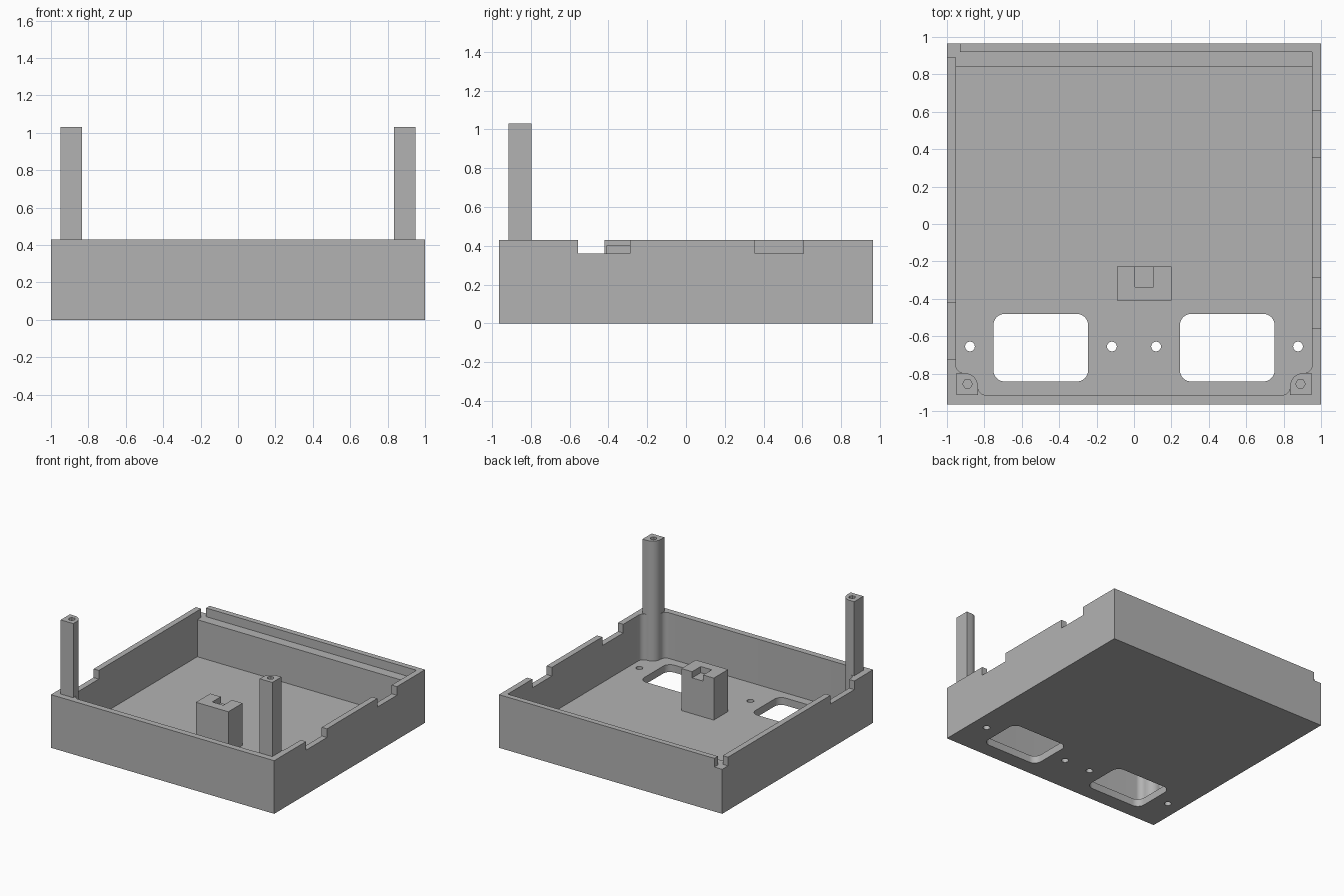
import bpy, bmesh, math

cube = bpy.data.objects.get("Cube")
if cube:
    bpy.data.objects.remove(cube, do_unlink=True)

grey = bpy.data.materials.new("plain grey")
colour = (0.45, 0.45, 0.45, 1)
grey.use_nodes = True
grey.diffuse_color = colour
grey.node_tree.nodes["Principled BSDF"].inputs["Base Color"].default_value = colour


def rounded(corners, segments=8):
    """Outline of (x, y, radius) right-angled corners, each filleted."""
    out = []
    for i, (x, y, r) in enumerate(corners):
        if r == 0:
            out.append((x, y))
            continue
        def toward(p):
            dx, dy = p[0] - x, p[1] - y
            d = math.hypot(dx, dy)
            return dx / d, dy / d
        a = toward(corners[i - 1])
        b = toward(corners[(i + 1) % len(corners)])
        for k in range(segments + 1):
            t = math.pi / 2 * k / segments
            u, v = r * (1 - math.sin(t)), r * (1 - math.cos(t))
            out.append((x + a[0] * u + b[0] * v, y + a[1] * u + b[1] * v))
    return out


def prism(name, outline, z0, z1):
    bm = bmesh.new()
    face = bm.faces.new([bm.verts.new((x, y, z0)) for x, y in outline])
    ext = bmesh.ops.extrude_face_region(bm, geom=[face])["geom"]
    moved = [g for g in ext if isinstance(g, bmesh.types.BMVert)]
    bmesh.ops.translate(bm, verts=moved, vec=(0, 0, z1 - z0))
    bmesh.ops.recalc_face_normals(bm, faces=bm.faces)
    mesh = bpy.data.meshes.new(name)
    bm.to_mesh(mesh)
    bm.free()
    mesh.materials.append(grey)
    ob = bpy.data.objects.new(name, mesh)
    bpy.context.collection.objects.link(ob)
    return ob


def rect(x0, x1, y0, y1, r=0):
    return rounded([(x0, y0, r), (x1, y0, r), (x1, y1, r), (x0, y1, r)])


def circle(x, y, r, sides):
    return [(x + r * math.cos(2 * math.pi * k / sides),
             y + r * math.sin(2 * math.pi * k / sides)) for k in range(sides)]


def activate(ob):
    bpy.ops.object.select_all(action='DESELECT')
    ob.select_set(True)
    bpy.context.view_layer.objects.active = ob


def cut(target, outline, z0, z1):
    cutter = prism("cutter", outline, z0, z1)
    cutter.hide_render = True
    activate(target)
    mod = target.modifiers.new("cut", 'BOOLEAN')
    mod.operation, mod.solver, mod.object = 'DIFFERENCE', 'EXACT', cutter
    bpy.ops.object.modifier_apply(modifier=mod.name)
    bpy.data.objects.remove(cutter, do_unlink=True)


def finish(ob):
    activate(ob)
    bpy.ops.object.shade_smooth_by_angle(angle=math.radians(30))


W, D, H = 1.0, 0.965, 0.43        # half width, half depth, rim height
FLOOR, STEP = 0.06, 0.36          # floor top, notch and ledge level
IN_X, IN_F = 0.953, -0.915        # inner wall faces
POST_X, POST_Y = 0.835, -0.797    # inner faces of the corner posts

# Open tray with filleted post bases in its front corners
tray = prism("tray", rect(-W, W, -D, D), 0, H)
half = [(IN_X, 0.84, 0), (IN_X, POST_Y, 0.045),
        (POST_X, POST_Y, 0.07), (POST_X, IN_F, 0.045)]
cavity = half + [(-x, y, r) for x, y, r in reversed(half)]
cut(tray, rounded(cavity), FLOOR, 1)

# Back ledge, rim notches and the corner notch
cut(tray, rect(-IN_X, IN_X, 0.8, 0.92), STEP, 1)
for side, y0, y1 in ((1, -0.558, -0.29), (1, 0.355, 0.605), (-1, -0.725, -0.42)):
    cut(tray, rect(*sorted((side * 0.9, side * 1.1)), y0, y1), STEP, 1)
cut(tray, rect(-1.1, -0.93, 0.89, 1.1), STEP, 1)

# Floor windows and screw holes
for side in (-1, 1):
    x0, x1 = sorted((side * 0.245, side * 0.752))
    cut(tray, rect(x0, x1, -0.842, -0.481, 0.06), -1, 0.2)
    for x in (0.118, 0.877):
        cut(tray, circle(side * x, -0.655, 0.026, 24), -1, 0.2)
finish(tray)

# Tall corner posts with a screw hole in the top
for side, name in ((-1, "right_post"), (1, "left_post")):
    outline = rounded([(side * 0.948, IN_F, 0), (side * POST_X, IN_F, 0),
                       (side * POST_X, POST_Y, 0.07), (side * 0.948, POST_Y, 0)])
    post = prism(name, outline, H, 1.03)
    cut(post, circle(side * 0.89, -0.855, 0.026, 6), 0.83, 2)
    finish(post)

# Slotted block standing on the floor
block = prism("slotted_block", rect(-0.09, 0.2, -0.41, -0.227), FLOOR, 0.4)
cut(block, rect(0.005, 0.104, -0.337, 0), 0.35, 1)
finish(block)
